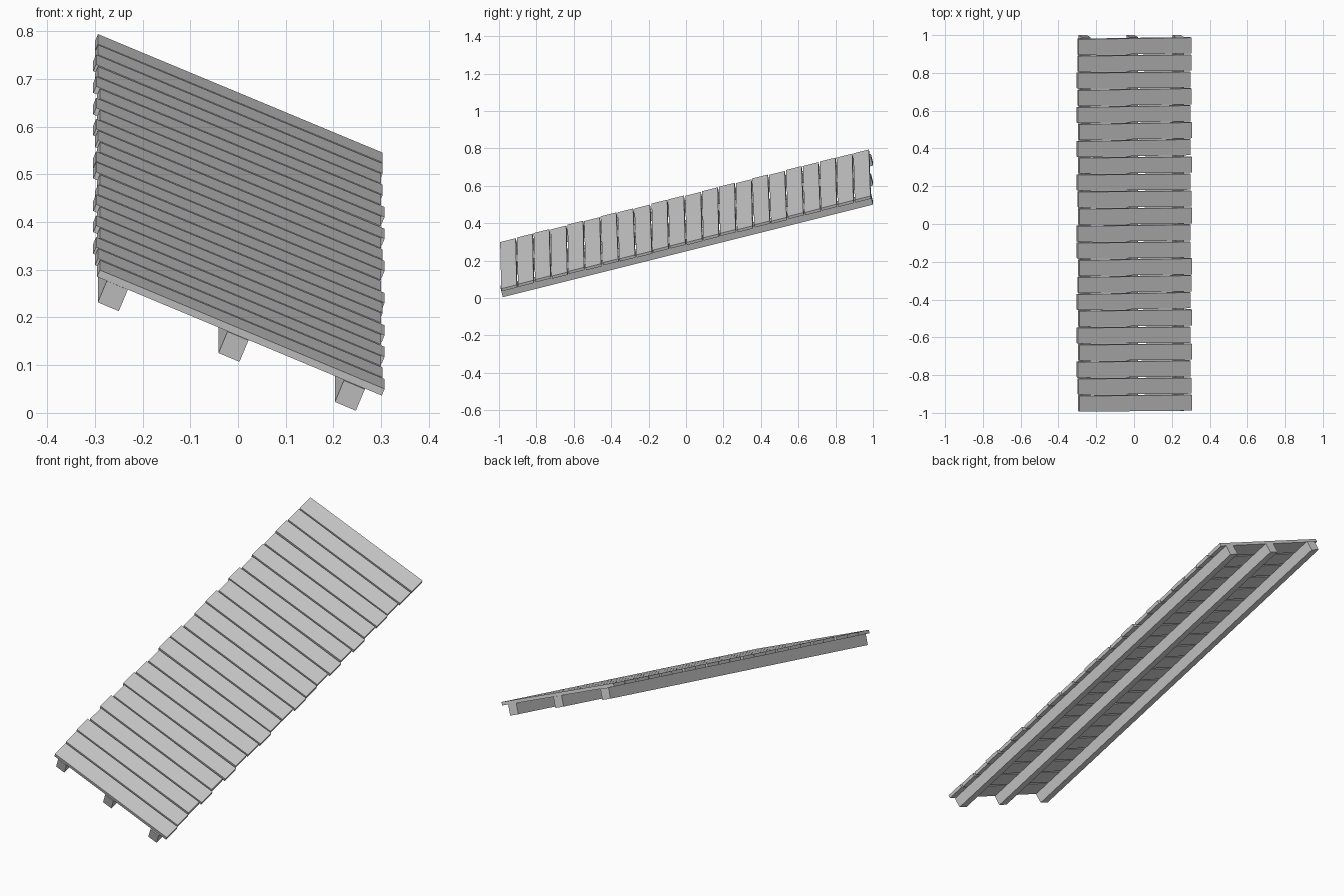
import bpy, bmesh, random
from mathutils import Vector

random.seed(4)
cube = bpy.data.objects.get("Cube")
if cube:
    bpy.data.objects.remove(cube)

# one weathered grey for everything
grey = bpy.data.materials.new("weathered_grey")
grey.use_nodes = True
colour = (0.6, 0.6, 0.6, 1)
grey.diffuse_color = colour
grey.node_tree.nodes["Principled BSDF"].inputs["Base Color"].default_value = colour

# directions of the tilted deck: along, across and out of its surface
ALONG = Vector((0, 1, 0.25))
ACROSS = Vector((1, 0, -0.42))
OUT = Vector((0.42, -0.25, 1))
DECK = Vector((0, 0, 0.409))      # centre of the planks' underside


def slab(name, centre, across, along, out):
    """Box with a base centre and three edge vectors."""
    bm = bmesh.new()
    bmesh.ops.create_cube(bm, size=1)
    for v in bm.verts:
        x, y, z = v.co
        v.co = centre + across * x + along * y + out * (z + 0.5)
    bmesh.ops.recalc_face_normals(bm, faces=bm.faces)
    mesh = bpy.data.meshes.new(name)
    bm.to_mesh(mesh)
    bm.free()
    mesh.materials.append(grey)
    obj = bpy.data.objects.new(name, mesh)
    bpy.context.collection.objects.link(obj)


# three long joists under the deck
joist_height = 0.045
for name, x in (("right_joist", -0.253), ("middle_joist", 0), ("left_joist", 0.244)):
    top = DECK + ACROSS * x
    slab(name, top - OUT * joist_height + ALONG * -0.001,
         ACROSS * 0.044, ALONG * 1.98, OUT * joist_height)

# planks, front to back, each nudged sideways (L, C, R) and slightly skewed
nudges = {"L": -0.005, "C": -0.001, "R": 0.003}
pitch = 0.09
for i, side in enumerate("RCLRLRLCRLLRCLRLRLCLCC"):
    y = (i - 10.5) * pitch - 0.001
    skew = Vector((0, 1, 0.25)) * (0.013 + random.uniform(-0.006, 0.006))
    slab(f"plank_{i + 1}", DECK + ALONG * y + ACROSS * nudges[side],
         (ACROSS + skew) * 0.597, ALONG * 0.083, OUT * 0.014)
